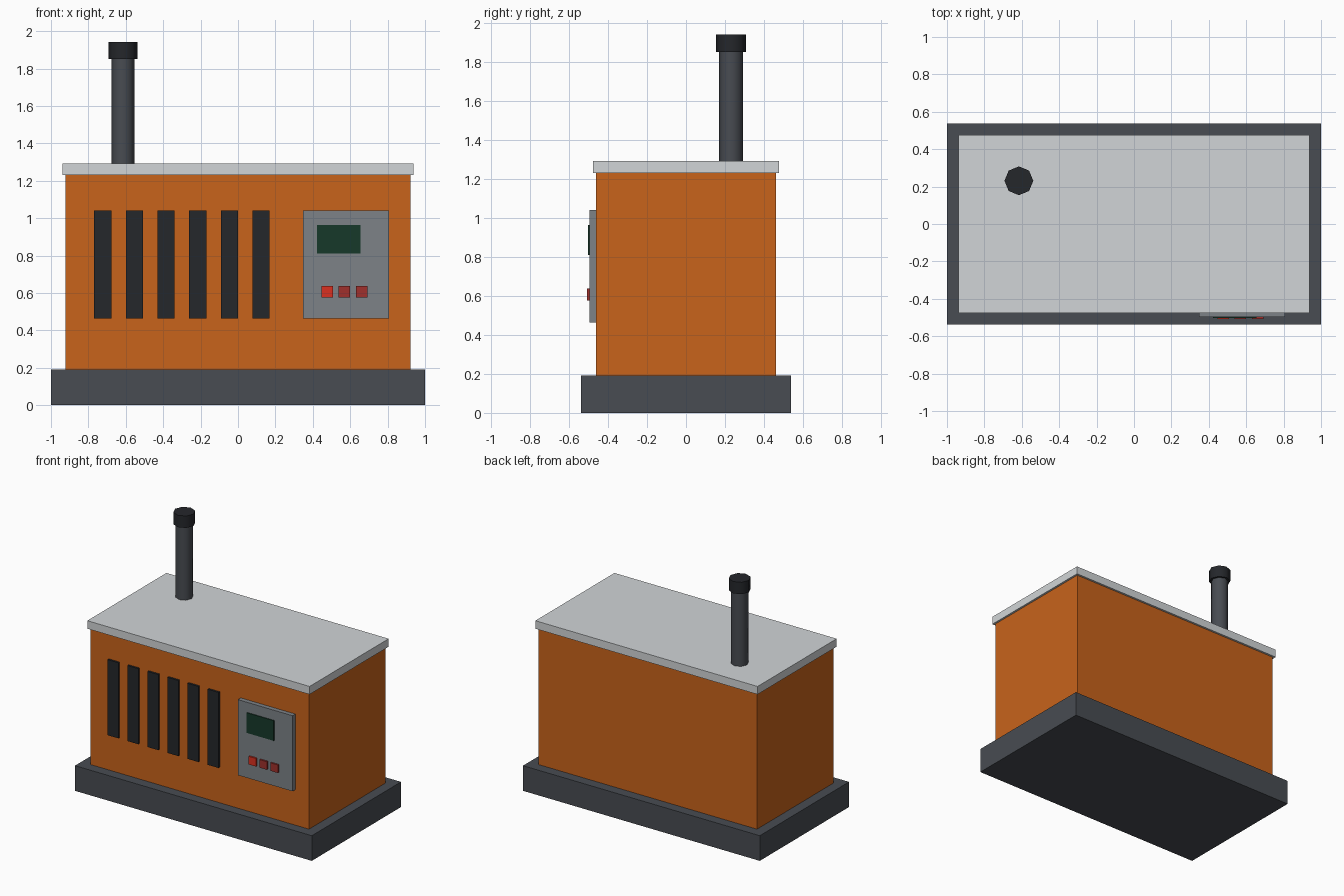
import bpy
from math import radians

if "Cube" in bpy.data.objects:
    bpy.data.objects.remove(bpy.data.objects["Cube"])


def material(name, rgb):
    mat = bpy.data.materials.new(name)
    mat.diffuse_color = (*rgb, 1)
    mat.use_nodes = True
    mat.node_tree.nodes["Principled BSDF"].inputs["Base Color"].default_value = mat.diffuse_color
    return mat


ORANGE = material("orange_paint", (0.58, 0.125, 0.011))
STEEL = material("dark_steel", (0.065, 0.072, 0.084))
BLACK = material("black", (0.018, 0.02, 0.024))
LIGHT = material("light_grey", (0.64, 0.665, 0.68))
GREY = material("panel_grey", (0.205, 0.223, 0.242))
GREEN = material("screen_green", (0.008, 0.04, 0.023))
RED = material("bright_red", (0.71, 0.03, 0.014))
DULL_RED = material("dull_red", (0.35, 0.03, 0.025))


def box(name, x, y, z, mat):
    """Box from (min, max) ranges on each axis."""
    centre = [(a + b) / 2 for a, b in (x, y, z)]
    bpy.ops.mesh.primitive_cube_add(size=1, location=centre)
    ob = bpy.context.object
    ob.name = name
    ob.scale = [b - a for a, b in (x, y, z)]
    bpy.ops.object.transform_apply(location=False, rotation=False, scale=True)
    ob.data.materials.append(mat)
    return ob


def tube(name, x, y, z0, z1, radius, mat):
    """Eight-sided upright cylinder with smooth sides and sharp rims."""
    bpy.ops.mesh.primitive_cylinder_add(vertices=8, radius=radius, depth=z1 - z0,
                                        location=(x, y, (z0 + z1) / 2))
    ob = bpy.context.object
    ob.name = name
    ob.data.materials.append(mat)
    bpy.ops.object.shade_smooth_by_angle(angle=radians(60))
    return ob


def front_box(name, cx, cz, w, h, front, back, mat):
    """Box mounted on the front face, given by its centre and size."""
    return box(name, (cx - w / 2, cx + w / 2), (front, back),
               (cz - h / 2, cz + h / 2), mat)


# Base, housing and lid
box("base", (-1, 1), (-0.538, 0.538), (0, 0.192), STEEL)
box("housing", (-0.923, 0.923), (-0.4615, 0.4615), (0.192, 1.231), ORANGE)
box("lid", (-0.9385, 0.9385), (-0.477, 0.477), (1.231, 1.292), LIGHT)

# Vent slats
for i in range(6):
    front_box(f"vent_{i + 1}", -0.723 + i * 0.1692, 0.752, 0.092, 0.577,
              -0.477, -0.446, BLACK)

# Control panel with screen and buttons
front_box("control_panel", 0.577, 0.752, 0.4615, 0.577, -0.496, -0.458, GREY)
front_box("screen", 0.5385, 0.887, 0.231, 0.154, -0.503, -0.488, GREEN)
for i, mat in enumerate((RED, DULL_RED, DULL_RED)):
    front_box(f"button_{i + 1}", 0.477 + i * 0.0923, 0.608, 0.0615, 0.0615,
              -0.509, -0.486, mat)

# Exhaust pipe and cap
tube("exhaust_pipe", -0.6155, 0.231, 1.28, 1.86, 0.0615, STEEL)
tube("exhaust_cap", -0.6155, 0.231, 1.851, 1.942, 0.077, BLACK)
